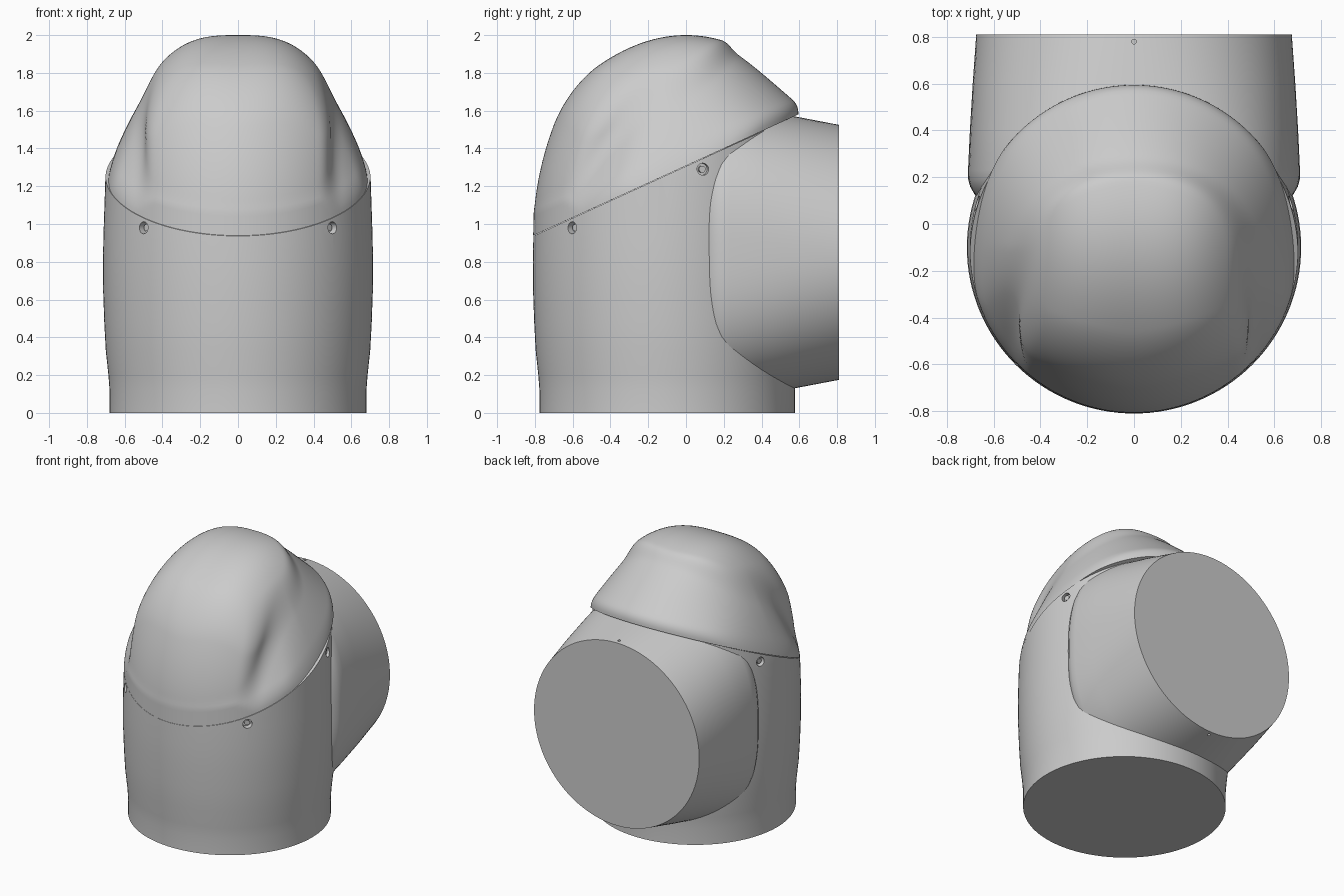
import bpy, bmesh, math
from math import sin, cos, pi, hypot
from mathutils import Vector, Matrix

if "Cube" in bpy.data.objects:
    bpy.data.objects.remove(bpy.data.objects["Cube"])

grey = bpy.data.materials.new("light_grey")
grey.use_nodes = True
grey.diffuse_color = (0.6, 0.6, 0.6, 1)
grey.node_tree.nodes["Principled BSDF"].inputs["Base Color"].default_value = (0.6, 0.6, 0.6, 1)

AXIS_Y = -0.1                                # vertical axis of the housing
SLOPE = 0.457                                # slope of the seam under the cap
TILT = math.atan(SLOPE)
SEAM = Vector((0, AXIS_Y, 1.26))
NORMAL = Vector((0, -sin(TILT), cos(TILT)))
BACK = Vector((0, cos(TILT), sin(TILT)))
SIDE = Vector((1, 0, 0))


def finish(bm, name, angle=35):
    bmesh.ops.recalc_face_normals(bm, faces=bm.faces)
    mesh = bpy.data.meshes.new(name)
    bm.to_mesh(mesh)
    bm.free()
    mesh.materials.append(grey)
    ob = bpy.data.objects.new(name, mesh)
    bpy.context.collection.objects.link(ob)
    smooth(ob, angle)
    return ob


def smooth(ob, angle=35):
    bpy.ops.object.select_all(action='DESELECT')
    ob.select_set(True)
    bpy.context.view_layer.objects.active = ob
    bpy.ops.object.shade_smooth_by_angle(angle=math.radians(angle))


def skin(rings):
    """Bridge equal rings of points and close both ends."""
    bm = bmesh.new()
    loops = [[bm.verts.new(p) for p in ring] for ring in rings]
    n = len(loops[0])
    for a, b in zip(loops, loops[1:]):
        for i in range(n):
            j = (i + 1) % n
            bm.faces.new((a[i], a[j], b[j], b[i]))
    bm.faces.new(loops[0][::-1])
    bm.faces.new(loops[-1])
    return bm


def smax(a, b, k):
    h = max(k - abs(a - b), 0) / k
    return max(a, b) + h * h * k / 4


def smin(a, b, k):
    return -smax(-a, -b, k)


# Housing: turned barrel, trimmed along the tilted seam
profile = [(0.68, 0), (0.68, 0.12), (0.686, 0.2), (0.7, 0.33), (0.708, 0.48), (0.714, 0.65),
           (0.715, 0.8), (0.712, 0.95), (0.702, 1.25), (0.685, 1.42), (0.655, 1.65)]
N = 128
turned = [[(r * cos(2 * pi * i / N), AXIS_Y + 0.994 * r * sin(2 * pi * i / N), z)
           for i in range(N)] for r, z in profile]
bm = skin(turned)
bmesh.ops.bisect_plane(bm, geom=bm.verts[:] + bm.edges[:] + bm.faces[:],
                       plane_co=SEAM, plane_no=NORMAL, clear_outer=True)
bmesh.ops.holes_fill(bm, edges=[e for e in bm.edges if e.is_boundary])
housing = finish(bm, "housing")


# Cap: cone skirt rising from the seam, blended with a narrow front hood
def cap_field(p):
    x, y, z = abs(p.x), p.y - AXIS_Y, p.z
    r = hypot(x, y)
    rise = max(z - 0.94, 0)
    above_seam = z - SEAM.z - SLOPE * y
    barrel = r - 0.709 + 0.022 * rise
    steep = 0.53 + 0.22 * max(y, 0) / max(r, 0.01)
    skirt = smax(barrel, r - 0.735 + steep * above_seam, 0.03)
    front = hypot(x, y - 0.32 * rise * rise) - 0.709
    flank = hypot(x, 1.4 * max(y, 0)) - 0.49
    hood = smax(front, flank, 0.06)
    crown = 0.8 * (z - 2 + 0.75 * p.y ** 2 + 2.2 * x ** 3)
    return smax(max(smin(skirt, hood, 0.06), barrel), crown, 0.09)


def cap_point(turn, lift):
    d = (SIDE * cos(turn) + BACK * sin(turn)) * cos(lift) + NORMAL * sin(lift)
    near, far = 0.0, 1.4
    for _ in range(22):
        mid = (near + far) / 2
        if cap_field(SEAM + d * mid) < 0:
            near = mid
        else:
            far = mid
    return SEAM + d * near


M, LEVELS = 160, 64
shell = []
for k in range(LEVELS):
    lift = 0.003 + (pi / 2 - 0.02) * k / (LEVELS - 1)
    shell.append([cap_point(2 * pi * i / M, lift) for i in range(M)])
lip = [SEAM + (p - SEAM) * 0.96 for p in shell[0]]
cap = finish(skin([lip] + shell), "cap", 45)

# Side outlet: flared boss reaching out of the back, rounder toward its open end
# Each row: y, half width, half height, squareness
sections = [(0.81, 0.675, 0.675, 2), (0.6, 0.69, 0.715, 2.25), (0.4, 0.702, 0.753, 2.45),
            (0.23, 0.71, 0.785, 2.6), (0.19, 0.709, 0.785, 2.6), (0.16, 0.701, 0.777, 2.6),
            (0.13, 0.684, 0.76, 2.6), (0.09, 0.65, 0.725, 2.6)]


def power(v, e):
    return math.copysign(abs(v) ** (2 / e), v)


oval = [[(w * power(cos(2 * pi * i / N), e), y, 0.85 + h * power(sin(2 * pi * i / N), e))
         for i in range(N)] for y, w, h, e in sections]
outlet = finish(skin(oval), "outlet")


# Screw sockets: drilled recess with a sunken screw head
def cylinder(name, centre, direction, radius, depth):
    bm = bmesh.new()
    turn = direction.to_track_quat('Z', 'Y').to_matrix().to_4x4()
    bmesh.ops.create_cone(bm, cap_ends=True, segments=24, radius1=radius, radius2=radius,
                          depth=depth, matrix=Matrix.Translation(centre) @ turn)
    return finish(bm, name)


def drill(target, centre, direction, radius, depth):
    cutter = cylinder("cutter", centre, direction, radius, depth)
    cutter.hide_render = True
    mod = target.modifiers.new("socket", 'BOOLEAN')
    mod.operation, mod.solver, mod.object = 'DIFFERENCE', 'EXACT', cutter
    bpy.context.view_layer.objects.active = target
    bpy.ops.object.modifier_apply(modifier=mod.name)
    bpy.data.objects.remove(cutter)


for side, label in ((1, "left"), (-1, "right")):
    for place, x, y, z in (("front", 0.495, -0.598, 0.98), ("side", 0.673, 0.09, 1.29)):
        spot = Vector((side * x, y, z))
        out = Vector((side * x, y - AXIS_Y, 0)).normalized()
        drill(housing, spot, out, 0.032, 0.07)
        cylinder(f"{label}_{place}_screw", spot - out * 0.028, out, 0.018, 0.03)

# Pin holes above and below the outlet rim
for s in (1, -1):
    drill(outlet, Vector((0, 0.78, 0.85 + s * 0.68)), Vector((0, 0, 1)), 0.01, 0.04)
smooth(housing)
smooth(outlet)
